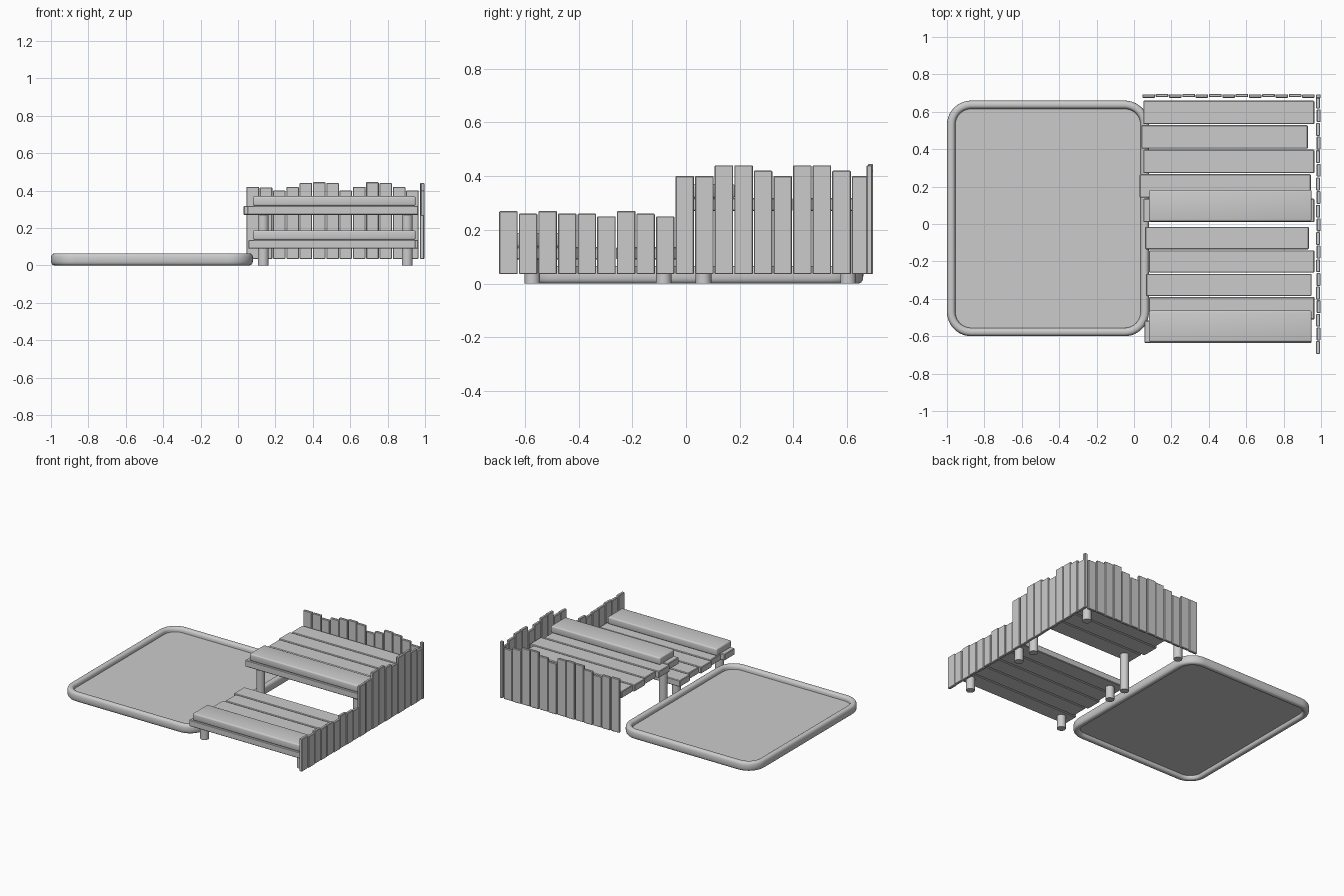
import bpy, bmesh, math
from mathutils import Vector

if "Cube" in bpy.data.objects:
    bpy.data.objects.remove(bpy.data.objects["Cube"], do_unlink=True)

grey = bpy.data.materials.new("plain_grey")
grey.use_nodes = True
COLOUR = (0.6, 0.6, 0.6, 1)
grey.diffuse_color = COLOUR
grey.node_tree.nodes["Principled BSDF"].inputs["Base Color"].default_value = COLOUR


def finish(bm, name, smooth=False):
    bmesh.ops.recalc_face_normals(bm, faces=bm.faces)
    mesh = bpy.data.meshes.new(name)
    bm.to_mesh(mesh)
    bm.free()
    mesh.materials.append(grey)
    ob = bpy.data.objects.new(name, mesh)
    bpy.context.collection.objects.link(ob)
    if smooth:
        bpy.ops.object.select_all(action='DESELECT')
        ob.select_set(True)
        bpy.context.view_layer.objects.active = ob
        bpy.ops.object.shade_smooth_by_angle(angle=math.radians(40))
    return ob


def board(name, x, y, z, bevel=0.004, segments=1):
    """Box given by its x, y and z ranges, with softened edges."""
    bm = bmesh.new()
    bmesh.ops.create_cube(bm, size=1)
    for v in bm.verts:
        v.co = Vector(r[0] if c < 0 else r[1] for r, c in zip((x, y, z), v.co))
    bmesh.ops.bevel(bm, geom=bm.edges[:], offset=bevel, segments=segments,
                    profile=0.5, affect='EDGES')
    return finish(bm, name, segments > 1)


def leg(name, x, y, top):
    bm = bmesh.new()
    bmesh.ops.create_cone(bm, cap_ends=True, segments=24, radius1=0.029,
                          radius2=0.029, depth=top)
    bmesh.ops.translate(bm, verts=bm.verts, vec=(x, y, top / 2))
    return finish(bm, name, True)


def rounded_rect(cx, cy, hx, hy, radius, inset, z, steps=10):
    """Points of a rounded rectangle, moved inwards by inset."""
    pts = []
    for q, (sx, sy) in enumerate(((1, 1), (-1, 1), (-1, -1), (1, -1))):
        for i in range(steps + 1):
            a = math.pi / 2 * (q + i / steps)
            r = radius - inset
            pts.append((cx + sx * (hx - radius) + r * math.cos(a),
                        cy + sy * (hy - radius) + r * math.sin(a), z))
    return pts


# Sandpit: rounded rim lofted around a rounded rectangle
PIT = (-0.46, 0.03, 0.54, 0.63, 0.13)
bm = bmesh.new()
rings = []
for i in range(20):
    a = 2 * math.pi * i / 20
    inset = 0.0225 - 0.0225 * math.copysign(abs(math.cos(a)) ** 0.75, math.cos(a))
    z = 0.0325 + 0.0325 * math.copysign(abs(math.sin(a)) ** 0.75, math.sin(a))
    rings.append([bm.verts.new(p) for p in rounded_rect(*PIT, inset, z)])
for i, ring in enumerate(rings):
    after = rings[(i + 1) % len(rings)]
    for j in range(len(ring)):
        k = (j + 1) % len(ring)
        bm.faces.new((ring[j], ring[k], after[k], after[j]))
finish(bm, "sandpit_rim", True)

# Sandpit floor
bm = bmesh.new()
low = [bm.verts.new(p) for p in rounded_rect(*PIT, 0.03, 0.025)]
high = [bm.verts.new(p) for p in rounded_rect(*PIT, 0.03, 0.035)]
bm.faces.new(low)
bm.faces.new(high)
for j in range(len(low)):
    k = (j + 1) % len(low)
    bm.faces.new((low[j], low[k], high[k], high[j]))
finish(bm, "sandpit_floor")

# Decks: slats from front to back with uneven ends
DECKS = {
    "lower": (-0.635, 0.122, 0.09, 0.136,
              [(0.055, 0.95), (0.08, 0.965), (0.065, 0.95), (0.08, 0.965), (0.06, 0.935)],
              (-0.572, -0.083)),
    "upper": (0.01, 0.128, 0.27, 0.318,
              [(0.05, 0.965), (0.03, 0.945), (0.05, 0.965), (0.04, 0.93), (0.05, 0.965)],
              (0.065, 0.603)),
}
for level, (front, width, bottom, top, slats, leg_rows) in DECKS.items():
    pitch = width + 0.003
    for i, ends in enumerate(slats):
        y = front + i * pitch
        board(f"{level}_deck_slat_{i + 1}", ends, (y, y + width - 0.003), (bottom, top))
    # Raised seat along the front edge
    board(f"{level}_front_seat", (0.08, 0.95), (front + 0.004, front + 0.172),
          (top, top + 0.052), 0.01, 3)
    # Round legs at the corners
    for y, row in zip(leg_rows, ("front", "back")):
        for x, side in ((0.135, "right"), (0.905, "left")):
            leg(f"{level}_{row}_{side}_leg", x, y, bottom + 0.005)

# Side fence: low pickets in front, tall ones behind
side_tops = [.27, .26, .27, .26, .26, .25, .27, .26, .25,
             .40, .40, .44, .44, .42, .40, .44, .44, .42, .40]
pitch = 1.385 / len(side_tops)
for i, top in enumerate(side_tops):
    y = -0.695 + i * pitch
    x = 0.974 + 0.003 * (i % 2)
    board(f"side_picket_{i + 1}", (x, x + 0.02), (y, y + pitch - 0.004), (0.035, top), 0.003)

# Back fence
back_tops = [.42, .417, .40, .42, .44, .445, .44, .40, .42, .445, .44, .42, .40]
pitch = 0.925 / len(back_tops)
for i, top in enumerate(back_tops):
    x = 0.045 + i * pitch
    y = 0.675 + 0.003 * (i % 2)
    board(f"back_picket_{i + 1}", (x, x + pitch - 0.004), (y, y + 0.018), (0.035, top), 0.003)
board("corner_picket", (0.974, 0.997), (0.672, 0.693), (0.035, 0.44), 0.003)
